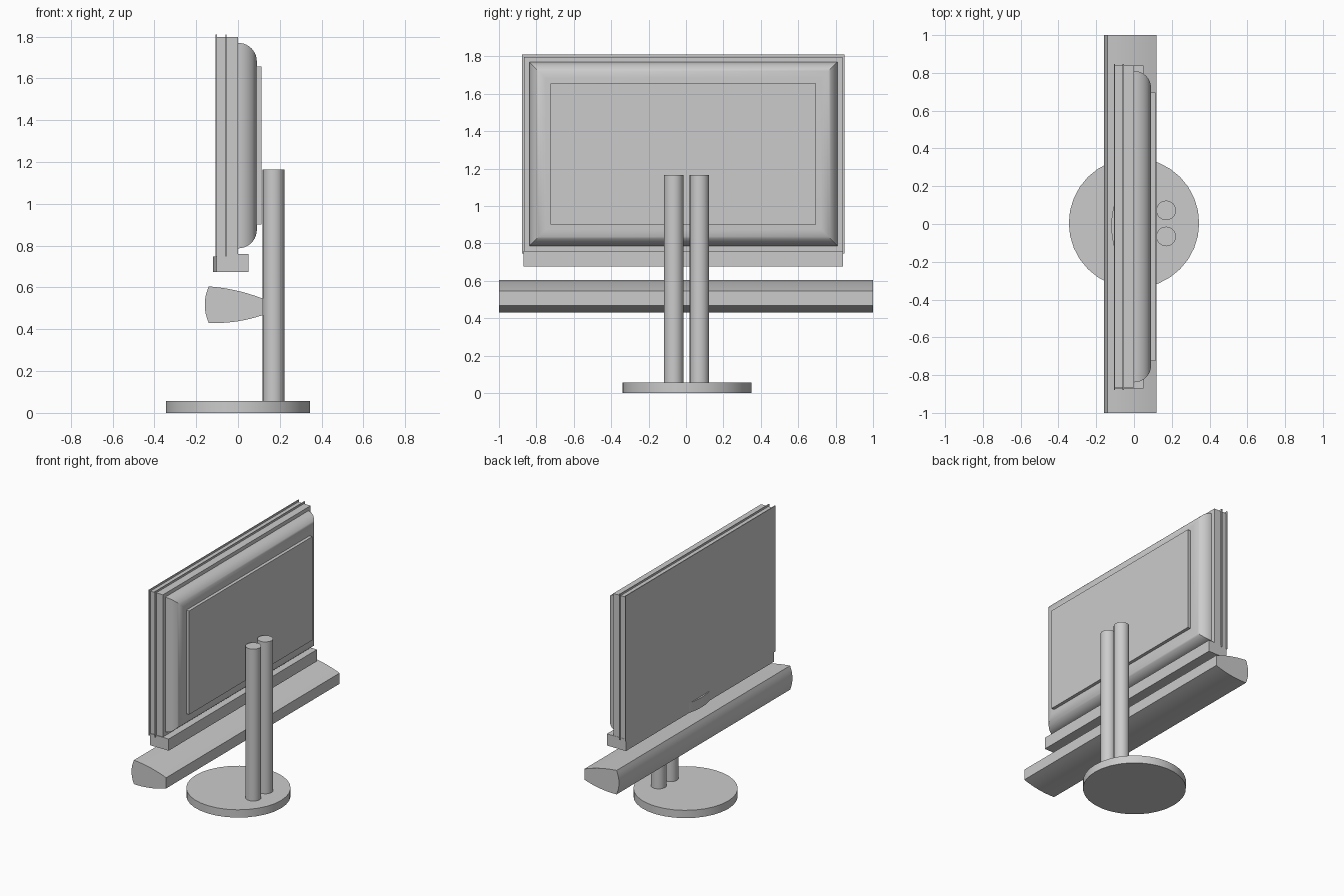
import bpy
import bmesh
import math

if "Cube" in bpy.data.objects:
    bpy.data.objects.remove(bpy.data.objects["Cube"], do_unlink=True)

# Single neutral grey
grey = bpy.data.materials.new("neutral_grey")
grey.use_nodes = True
grey.diffuse_color = (0.6, 0.6, 0.6, 1)
grey.node_tree.nodes["Principled BSDF"].inputs["Base Color"].default_value = (0.6, 0.6, 0.6, 1)


def finish(name, bm, smooth=False):
    bmesh.ops.recalc_face_normals(bm, faces=bm.faces)
    mesh = bpy.data.meshes.new(name)
    bm.to_mesh(mesh)
    bm.free()
    mesh.materials.append(grey)
    obj = bpy.data.objects.new(name, mesh)
    bpy.context.collection.objects.link(obj)
    if smooth:
        bpy.ops.object.select_all(action="DESELECT")
        obj.select_set(True)
        bpy.context.view_layer.objects.active = obj
        bpy.ops.object.shade_smooth_by_angle(angle=math.radians(35))
    return obj


def box(name, xs, ys, zs):
    bm = bmesh.new()
    bmesh.ops.create_cube(bm, size=1)
    for v in bm.verts:
        for axis, (low, high) in enumerate((xs, ys, zs)):
            v.co[axis] = low if v.co[axis] < 0 else high
    return finish(name, bm)


def cylinder(name, x, y, radius, z0, z1, sides):
    bm = bmesh.new()
    bmesh.ops.create_cone(bm, cap_ends=True, segments=sides, radius1=radius,
                          radius2=radius, depth=z1 - z0)
    bmesh.ops.translate(bm, verts=bm.verts, vec=(x, y, (z0 + z1) / 2))
    return finish(name, bm, True)


def prism(name, loop, offset):
    bm = bmesh.new()
    face = bm.faces.new([bm.verts.new(p) for p in loop])
    result = bmesh.ops.extrude_face_region(bm, geom=[face])
    moved = [g for g in result["geom"] if isinstance(g, bmesh.types.BMVert)]
    bmesh.ops.translate(bm, verts=moved, vec=offset)
    return finish(name, bm, True)


def arc(a, b, bulge, steps=8):
    """Shallow curve from a to b, pushed sideways by bulge at the middle."""
    dx, dy = b[0] - a[0], b[1] - a[1]
    length = math.hypot(dx, dy)
    points = []
    for i in range(steps):
        t = i / steps
        push = 4 * t * (1 - t) * bulge / length
        points.append((a[0] + dx * t + dy * push, a[1] + dy * t - dx * push))
    return points


# Stand
cylinder("base_disc", 0, 0.005, 0.345, 0, 0.057, 32)
for side, y in (("right", -0.066), ("left", 0.072)):
    cylinder(f"{side}_post", 0.17, y, 0.052, 0.057, 1.165, 24)

# Screen housing with two thin plates standing proud of it
box("screen_body", (-0.101, 0), (-0.865, 0.838), (0.755, 1.797))
for name, x in (("screen_front_plate", -0.107), ("screen_seam_plate", -0.06)):
    box(name, (x, x + 0.006), (-0.878, 0.848), (0.747, 1.81))

# Lower trim bar with a curved badge plate at its middle
box("lower_bar", (-0.103, 0.05), (-0.87, 0.84), (0.675, 0.76))
lens = arc((-0.103, 0.11), (-0.103, -0.13), 0.017)
lens.append((-0.103, -0.13))
prism("badge_plate", [(x, y, 0.675) for x, y in lens], (0, 0, 0.072))

# Rounded back shell: rectangular rings shrinking along a quarter ellipse
bm = bmesh.new()
rings = []
steps = 10
for i in range(steps + 1):
    angle = math.pi / 2 * i / steps
    x = 0.09 * math.sin(angle)
    inset = 0.088 * (1 - math.cos(angle))
    y0, y1 = -0.838 + inset, 0.81 - inset
    z0, z1 = 0.787 + inset, 1.77 - inset
    rings.append([bm.verts.new((x, y, z)) for y, z in
                  ((y0, z0), (y1, z0), (y1, z1), (y0, z1))])
for lower, upper in zip(rings, rings[1:]):
    for k in range(4):
        n = (k + 1) % 4
        bm.faces.new((lower[k], lower[n], upper[n], upper[k]))
bm.faces.new(rings[0])
bm.faces.new(rings[-1])
finish("back_shell", bm, True)
box("back_panel", (0.088, 0.113), (-0.725, 0.695), (0.9, 1.656))

# Speaker bar: curved front, gently tapering top and bottom, flat back
corners = [(-0.14, 0.605), (-0.14, 0.43), (0.12, 0.468), (0.12, 0.546)]
section = (arc(corners[0], corners[1], 0.019) + arc(corners[1], corners[2], 0.012)
           + [corners[2]] + arc(corners[3], corners[0], 0.01))
prism("speaker_bar", [(x, -1, z) for x, z in section], (0, 2, 0))
